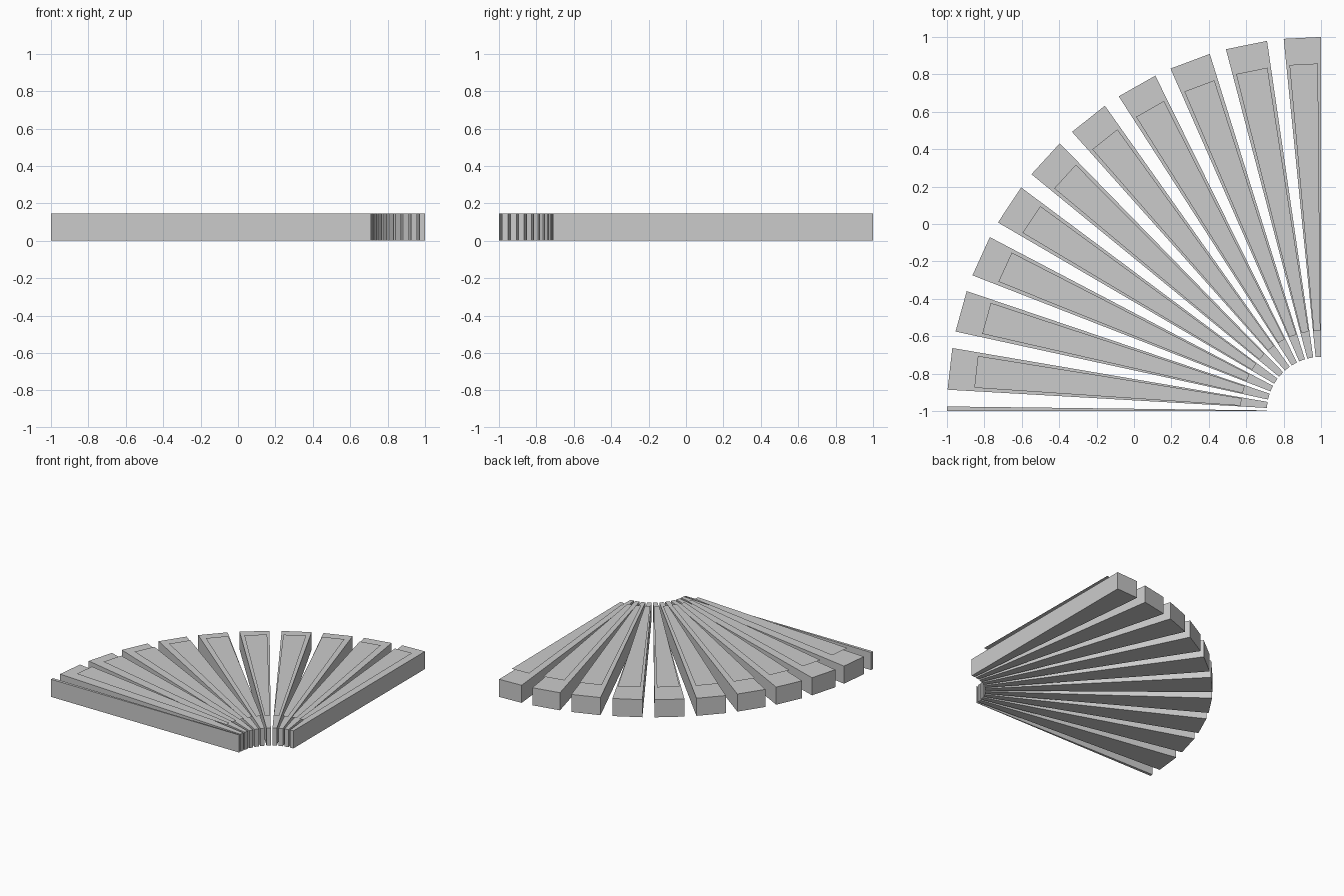
import bpy, bmesh
from math import sin, cos, radians

cube = bpy.data.objects.get("Cube")
if cube:
    bpy.data.objects.remove(cube, do_unlink=True)

R_IN, R_OUT, HEIGHT = 0.29, 2.0, 0.1445
PANEL_IN, PANEL_OUT, PANEL_Z = 0.43, 1.858, 0.1805
PANEL_WIDTH = 0.82
STEP, SPAN, START = 9.0, 6.43, -0.7

grey = bpy.data.materials.new("plain_grey")
grey.use_nodes = True
grey.diffuse_color = (0.6, 0.6, 0.6, 1)
grey.node_tree.nodes["Principled BSDF"].inputs["Base Color"].default_value = (0.6, 0.6, 0.6, 1)


def polar(radius, angle, z):
    """Point around the fan's pivot corner; angle runs from +y towards -x."""
    a = radians(angle)
    return (1 - radius * sin(a), -1 + radius * cos(a), z)


def make_wedge(name, a0, a1, r0, r1, z, height=0):
    """Flat wedge between two angles and radii, given height if asked."""
    bm = bmesh.new()
    corners = ((r0, a0), (r1, a0), (r1, a1), (r0, a1))
    face = bm.faces.new([bm.verts.new(polar(r, a, z)) for r, a in corners])
    if height:
        top = bmesh.ops.extrude_face_region(bm, geom=[face], use_keep_orig=True)
        verts = [v for v in top["geom"] if isinstance(v, bmesh.types.BMVert)]
        bmesh.ops.translate(bm, verts=verts, vec=(0, 0, height))
        bmesh.ops.recalc_face_normals(bm, faces=bm.faces)
    mesh = bpy.data.meshes.new(name)
    bm.to_mesh(mesh)
    bm.free()
    mesh.materials.append(grey)
    bpy.context.collection.objects.link(bpy.data.objects.new(name, mesh))


# Fan of blades trimmed to a quarter circle, each with a thin sheet above it
for k in range(11):
    a0 = max(START + STEP * k, 0)
    a1 = min(START + STEP * k + SPAN, 90)
    make_wedge(f"fan_blade_{k + 1}", a0, a1, R_IN, R_OUT, 0, HEIGHT)
    if a1 - a0 > 2:
        mid, half = (a0 + a1) / 2, (a1 - a0) / 2 * PANEL_WIDTH
        make_wedge(f"top_sheet_{k + 1}", mid - half, mid + half,
                   PANEL_IN, PANEL_OUT, PANEL_Z)
